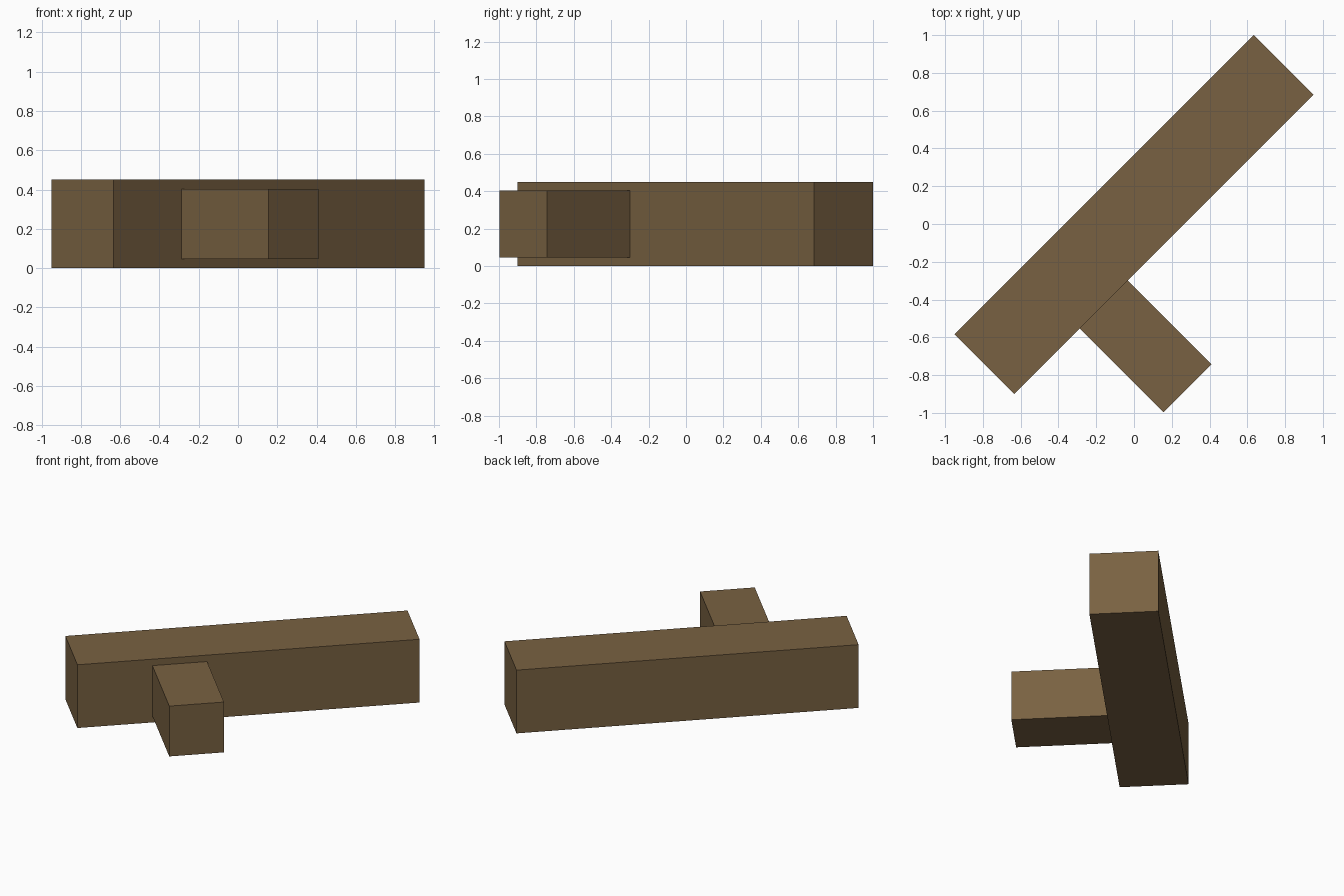
import bpy
import math
from mathutils import Matrix, Vector

cube = bpy.data.objects.get("Cube")
if cube:
    bpy.data.objects.remove(cube, do_unlink=True)

# Bark colour
bark = bpy.data.materials.new("brown_wood")
bark.use_nodes = True
colour = (0.19, 0.12, 0.054, 1)
bark.diffuse_color = colour
bark.node_tree.nodes["Principled BSDF"].inputs["Base Color"].default_value = colour

# The whole log lies diagonally: local x runs along the trunk
TURN = math.radians(45)
CENTRE = Vector((0, 0.05, 0.225))
TRUNK_LENGTH, TRUNK_SIZE = 2.24, 0.446
BRANCH_SIZE, BRANCH_TIP, BRANCH_ALONG = 0.358, -0.85, -0.45


def beam(name, size, offset):
    bpy.ops.mesh.primitive_cube_add(size=1)
    obj = bpy.context.object
    obj.name = name
    spin = Matrix.Rotation(TURN, 3, 'Z')
    obj.location = CENTRE + spin @ Vector(offset)
    obj.rotation_euler.z = TURN
    obj.scale = size
    obj.data.materials.append(bark)
    return obj


# Long square trunk
beam("trunk", (TRUNK_LENGTH, TRUNK_SIZE, 0.45), (0, 0, 0))

# Short side branch, rooted just inside the trunk
root = -TRUNK_SIZE / 2 + 0.05
beam("branch", (BRANCH_SIZE, root - BRANCH_TIP, BRANCH_SIZE),
     (BRANCH_ALONG, (root + BRANCH_TIP) / 2, 0))
